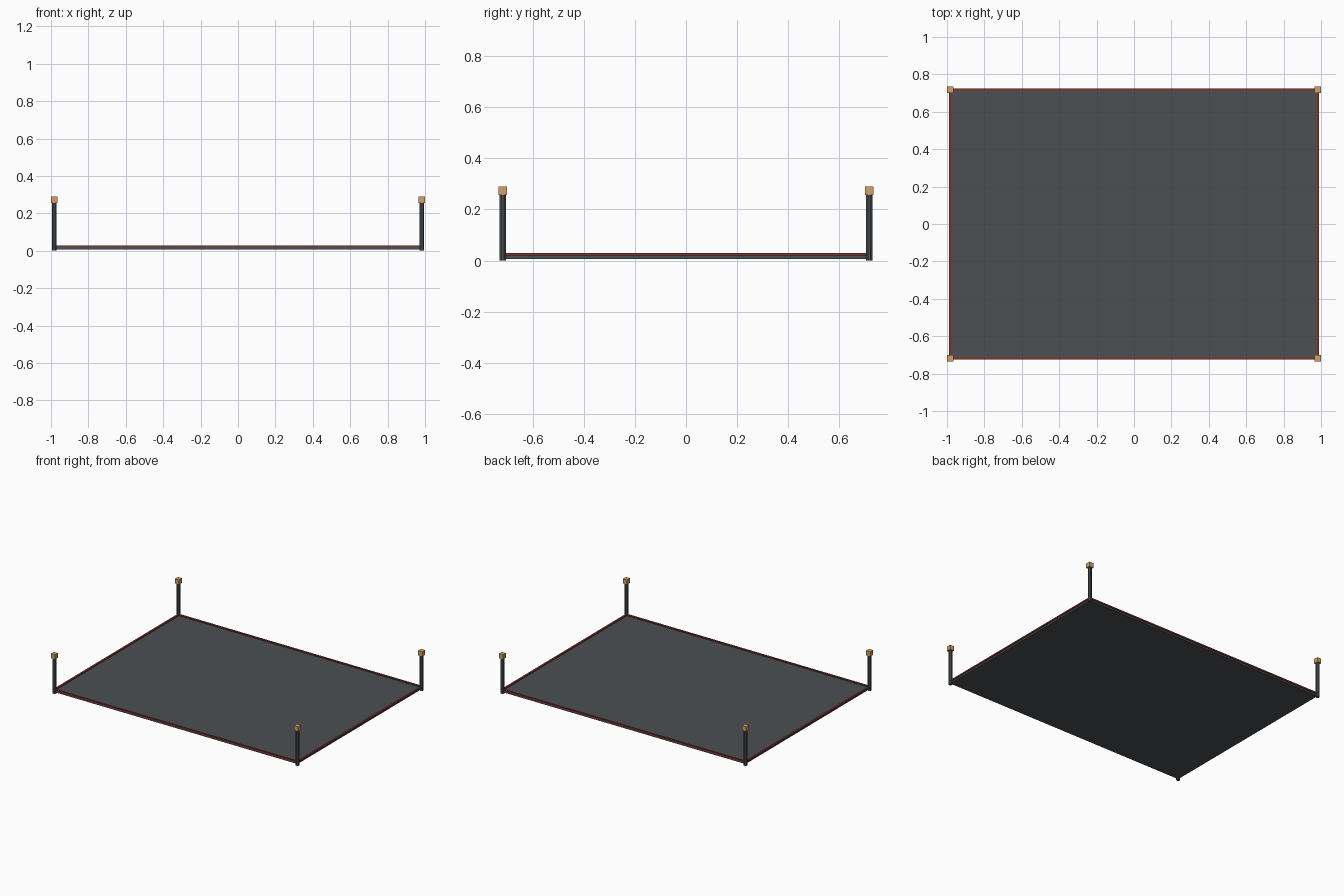
import bpy
from math import pi

if "Cube" in bpy.data.objects:
    bpy.data.objects.remove(bpy.data.objects["Cube"])

def material(name, rgb):
    m = bpy.data.materials.new(name)
    m.diffuse_color = (*rgb, 1)
    m.use_nodes = True
    m.node_tree.nodes["Principled BSDF"].inputs["Base Color"].default_value = m.diffuse_color
    return m

DARK = material("dark_grey", (0.07, 0.08, 0.085))
RED = material("red", (0.22, 0.035, 0.025))
TAN = material("tan", (0.65, 0.36, 0.13))
X, Y = 0.983, 0.717          # post centre lines

def box(name, x, y, z0, z1, sx, sy, mat):
    bpy.ops.mesh.primitive_cube_add(size=1, location=(x, y, (z0 + z1) / 2))
    o = bpy.context.object
    o.name, o.scale = name, (sx, sy, z1 - z0)
    o.data.materials.append(mat)

# floor panel
box("floor_panel", 0, 0, 0.007, 0.022, 2 * X, 2 * Y, DARK)

# raised edge trim
for s in (-1, 1):
    box("long_trim", 0, s * Y, 0.019, 0.029, 2 * X, 0.014, RED)
    box("side_trim", s * X, 0, 0.019, 0.029, 0.014, 2 * Y, RED)

# corner posts with cube caps
for sx in (-1, 1):
    for sy in (-1, 1):
        bpy.ops.mesh.primitive_cylinder_add(vertices=8, radius=0.0135, depth=0.26,
                                            location=(sx * X, sy * Y, 0.13), rotation=(0, 0, pi / 8))
        post = bpy.context.object
        post.name = "corner_post"
        post.data.materials.append(DARK)
        box("post_cap", sx * X, sy * Y, 0.256, 0.29, 0.034, 0.034, TAN)
